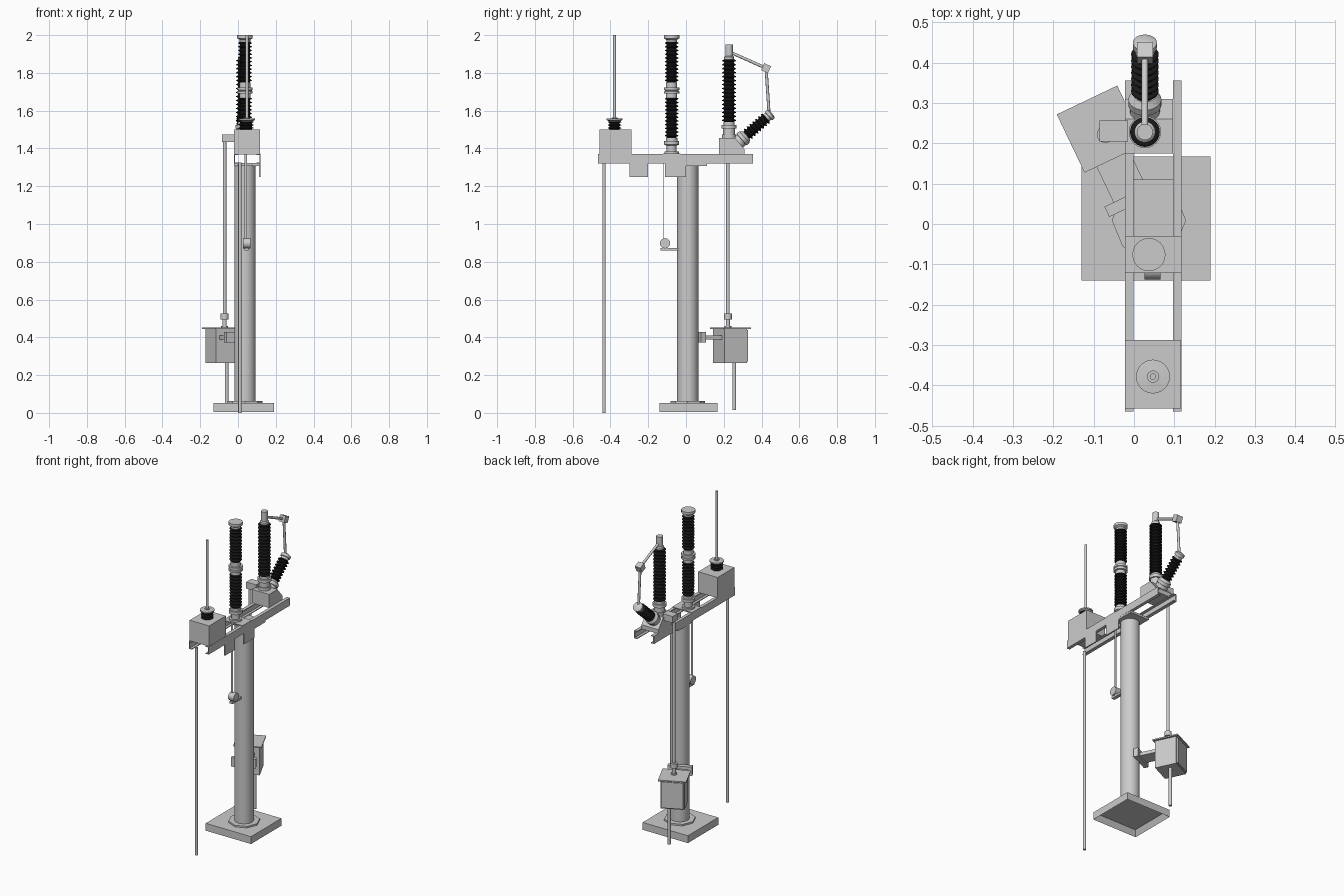
import bpy, bmesh, math
from mathutils import Vector, Matrix

if "Cube" in bpy.data.objects:
    bpy.data.objects.remove(bpy.data.objects["Cube"])

black = bpy.data.materials.new("black_insulator")
black.diffuse_color = (0.01, 0.01, 0.01, 1)
black.use_nodes = True
black.node_tree.nodes["Principled BSDF"].inputs["Base Color"].default_value = black.diffuse_color


def finish(name, bm, mat=None, smooth=False):
    bmesh.ops.recalc_face_normals(bm, faces=bm.faces)
    me = bpy.data.meshes.new(name)
    bm.to_mesh(me)
    bm.free()
    ob = bpy.data.objects.new(name, me)
    bpy.context.collection.objects.link(ob)
    if mat:
        me.materials.append(mat)
    if smooth:
        bpy.ops.object.select_all(action='DESELECT')
        ob.select_set(True)
        bpy.context.view_layer.objects.active = ob
        bpy.ops.object.shade_smooth_by_angle(angle=math.radians(35))
    return ob


def box(name, x, y, z, matrix=None):
    """Box from (min, max) ranges, optionally moved by a matrix."""
    bm = bmesh.new()
    bmesh.ops.create_cube(bm, size=1)
    for v in bm.verts:
        v.co = [r[0] + (c + 0.5) * (r[1] - r[0]) for c, r in zip(v.co, (x, y, z))]
    if matrix:
        bm.transform(matrix)
    return finish(name, bm)


def extrude(name, pts, axis, lo, hi):
    """Extrude a 2D outline along x (pts are y,z) or y (pts are x,z)."""
    place = (lambda p: (lo, *p)) if axis == 'x' else (lambda p: (p[0], lo, p[1]))
    bm = bmesh.new()
    face = bm.faces.new([bm.verts.new(place(p)) for p in pts])
    ext = bmesh.ops.extrude_face_region(bm, geom=[face])['geom']
    move = Vector((hi - lo, 0, 0)) if axis == 'x' else Vector((0, hi - lo, 0))
    bmesh.ops.translate(bm, vec=move, verts=[g for g in ext if isinstance(g, bmesh.types.BMVert)])
    return finish(name, bm)


def lathe(name, start, end, profile, mat=None, n=24):
    """Turn a (radius, distance) profile around the axis start -> end."""
    start, axis = Vector(start), Vector(end) - Vector(start)
    rot = Vector((0, 0, 1)).rotation_difference(axis).to_matrix().to_4x4()
    bm = bmesh.new()
    rings = [[bm.verts.new((r * math.cos(2 * math.pi * i / n), r * math.sin(2 * math.pi * i / n), d))
              for i in range(n)] for r, d in profile]
    for a, b in zip(rings, rings[1:]):
        for i in range(n):
            bm.faces.new((a[i], a[(i + 1) % n], b[(i + 1) % n], b[i]))
    bm.faces.new(rings[0][::-1])
    bm.faces.new(rings[-1])
    bm.transform(Matrix.Translation(start) @ rot)
    return finish(name, bm, mat, True)


def rod(name, a, b, r, n=12):
    return lathe(name, a, b, [(r, 0), (r, (Vector(b) - Vector(a)).length)], n=n)


def sheds(name, a, b, r, count):
    """Black ribbed insulator between two points."""
    step = (Vector(b) - Vector(a)).length / count
    prof = []
    for i in range(count):
        d = i * step
        prof += [(r * 0.72, d), (r * 0.72, d + step * 0.35), (r, d + step * 0.55), (r, d + step * 0.7)]
    prof.append((r * 0.72, count * step))
    return lathe(name, a, b, prof, black)


def stack(name, x, y, steps):
    """Stepped metal fitting; steps are (radius, z_low, z_high)."""
    z0 = steps[0][1]
    prof = [(r, z - z0) for r, lo, hi in steps for z in (lo, hi)]
    return lathe(name, (x, y, z0), (x, y, z0 + 1), prof)


# Base slab, hollow underneath
slab = box("base_slab", (-0.13, 0.19), (-0.14, 0.167), (0.005, 0.052))
bm = bmesh.new()
bm.from_mesh(slab.data)
bottom = min(bm.faces, key=lambda f: f.calc_center_median().z)
bmesh.ops.inset_region(bm, faces=[bottom], thickness=0.025)
bmesh.ops.translate(bm, vec=(0, 0, 0.035), verts=bottom.verts)
bm.to_mesh(slab.data)
bm.free()

# Column with flange and cap plate
CX, CY = 0.037, 0.009
rod("column_flange", (CX, CY, 0.05), (CX, CY, 0.062), 0.092, 8)
rod("column", (CX, CY, 0.04), (CX, CY, 1.312), 0.056, 32)
box("column_cap", (-0.02, 0.117), (-0.03, 0.11), (1.308, 1.322))

# Two channel rails, open towards each other
t, w = 0.005, 0.021
for name, x, s in (("rail_left", -0.022, 1), ("rail_right", 0.118, -1)):
    c = [(0, 1.32), (w, 1.32), (w, 1.32 + t), (t, 1.32 + t),
         (t, 1.37 - t), (w, 1.37 - t), (w, 1.37), (0, 1.37)]
    extrude(name, [(x + s * px, pz) for px, pz in c], 'y', -0.465, 0.355)
for i, (a, b) in enumerate(((-0.3, -0.2), (-0.11, 0.0))):
    box(f"hanging_plate_{i}", (0.112, 0.118), (a, b), (1.25, 1.325))
box("stack_mount_plate", (-0.022, 0.118), (-0.122, -0.03), (1.368, 1.374))

# Front terminal box with bushing and tall rod
box("terminal_box", (-0.022, 0.116), (-0.457, -0.288), (1.368, 1.5))
BX, BY = 0.047, -0.378
sheds("terminal_bushing", (BX, BY, 1.498), (BX, BY, 1.545), 0.036, 3)
stack("terminal_cap", BX, BY, [(0.03, 1.54, 1.545), (0.042, 1.55, 1.558), (0.015, 1.56, 1.565)])
rod("terminal_rod", (BX, BY, 1.55), (BX, BY, 2.0), 0.008)
rod("ground_rod", (0.01, -0.434, 0), (0.01, -0.434, 1.325), 0.009)

# Middle insulator stack
SX, SY = 0.037, -0.076
stack("stack_foot", SX, SY, [(0.038, 1.37, 1.385), (0.026, 1.385, 1.415),
                             (0.04, 1.42, 1.44), (0.03, 1.44, 1.455)])
sheds("stack_lower_insulator", (SX, SY, 1.455), (SX, SY, 1.67), 0.036, 11)
stack("stack_joint", SX, SY, [(0.029, 1.665, 1.69), (0.041, 1.69, 1.702), (0.036, 1.704, 1.708),
                              (0.041, 1.71, 1.722), (0.029, 1.722, 1.748)])
sheds("stack_upper_insulator", (SX, SY, 1.748), (SX, SY, 1.965), 0.036, 11)
stack("stack_cap", SX, SY, [(0.028, 1.96, 1.975), (0.041, 1.983, 2.0)])

# Rear switch housing with sloped back
HX, HY = 0.027, 0.228
extrude("switch_housing", [(0.175, 1.368), (0.175, 1.455), (0.26, 1.455), (0.31, 1.395), (0.31, 1.368)],
        'x', -0.022, 0.097)
box("drive_gear_box", (-0.085, -0.015), (0.204, 0.256), (1.433, 1.475))
stack("switch_foot", HX, HY, [(0.038, 1.45, 1.475), (0.032, 1.475, 1.505),
                              (0.04, 1.505, 1.525), (0.03, 1.525, 1.54)])
sheds("switch_insulator", (HX, HY, 1.535), (HX, HY, 1.872), 0.037, 16)
stack("switch_head", HX, HY, [(0.026, 1.868, 1.885), (0.02, 1.89, 1.95)])

# Leaning insulator
A = Vector((HX, 0.275, 1.43))
D = (Vector((HX, 0.452, 1.585)) - A).normalized()
lathe("leaning_foot", A, A + D, [(0.037, 0), (0.037, 0.025), (0.041, 0.027), (0.041, 0.045), (0.028, 0.06)])
sheds("leaning_insulator", A + D * 0.06, A + D * 0.2, 0.034, 7)
lathe("leaning_cap", A + D * 0.198, A + D, [(0.024, 0), (0.024, 0.016), (0.03, 0.018), (0.03, 0.034), (0.018, 0.04)])

# Jointed contact arm
J = Vector((HX, 0.424, 1.825))
rod("contact_arm_upper", (HX, HY, 1.912), J, 0.008)
rod("contact_arm_lower", J, A + D * 0.22, 0.008)
h = 0.02
box("contact_joint", (-h, h), (-h, h), (-h, h),
    Matrix.Translation(J) @ Matrix.Rotation(math.radians(-24), 4, 'X'))

# Drive rod down to the cabinet
DX, DY = -0.071, 0.222
rod("drive_rod", (DX, DY, 0.5), (DX, DY, 1.436), 0.0095)
stack("drive_coupling", DX, DY, [(0.018, 0.445, 0.46), (0.011, 0.46, 0.495), (0.021, 0.495, 0.525)])

# Turned control cabinet with roof, door and conduit
M = Matrix.Translation((-0.082, 0.235, 0)) @ Matrix.Rotation(math.radians(25.5), 4, 'Z')
box("cabinet", (-0.07, 0.07), (-0.069, 0.065), (0.265, 0.446), M)
box("cabinet_door", (-0.064, 0.064), (0.065, 0.073), (0.272, 0.438), M)
box("cabinet_roof", (-0.083, 0.083), (-0.08, 0.08), (0.444, 0.452), M)
rod("cabinet_conduit", (-0.06, 0.256, 0.015), (-0.06, 0.256, 0.27), 0.01)

# Bracket from column to cabinet
N = Matrix.Translation((CX, CY, 0)) @ Matrix.Rotation(math.radians(25.5), 4, 'Z')
box("clamp_plate", (-0.085, 0.06), (0.05, 0.078), (0.372, 0.428), N)
box("cabinet_arm", (-0.06, 0.03), (0.07, 0.2), (0.388, 0.41), N)

# Hand crank bracket and its flat strap
box("crank_bracket", (0.034, 0.056), (-0.134, -0.04), (0.86, 0.874))
rod("crank_drum", (0.026, -0.111, 0.898), (0.066, -0.111, 0.898), 0.027, 20)
box("crank_strap", (0.034, 0.048), (-0.12, -0.117), (0.9, 1.37))
